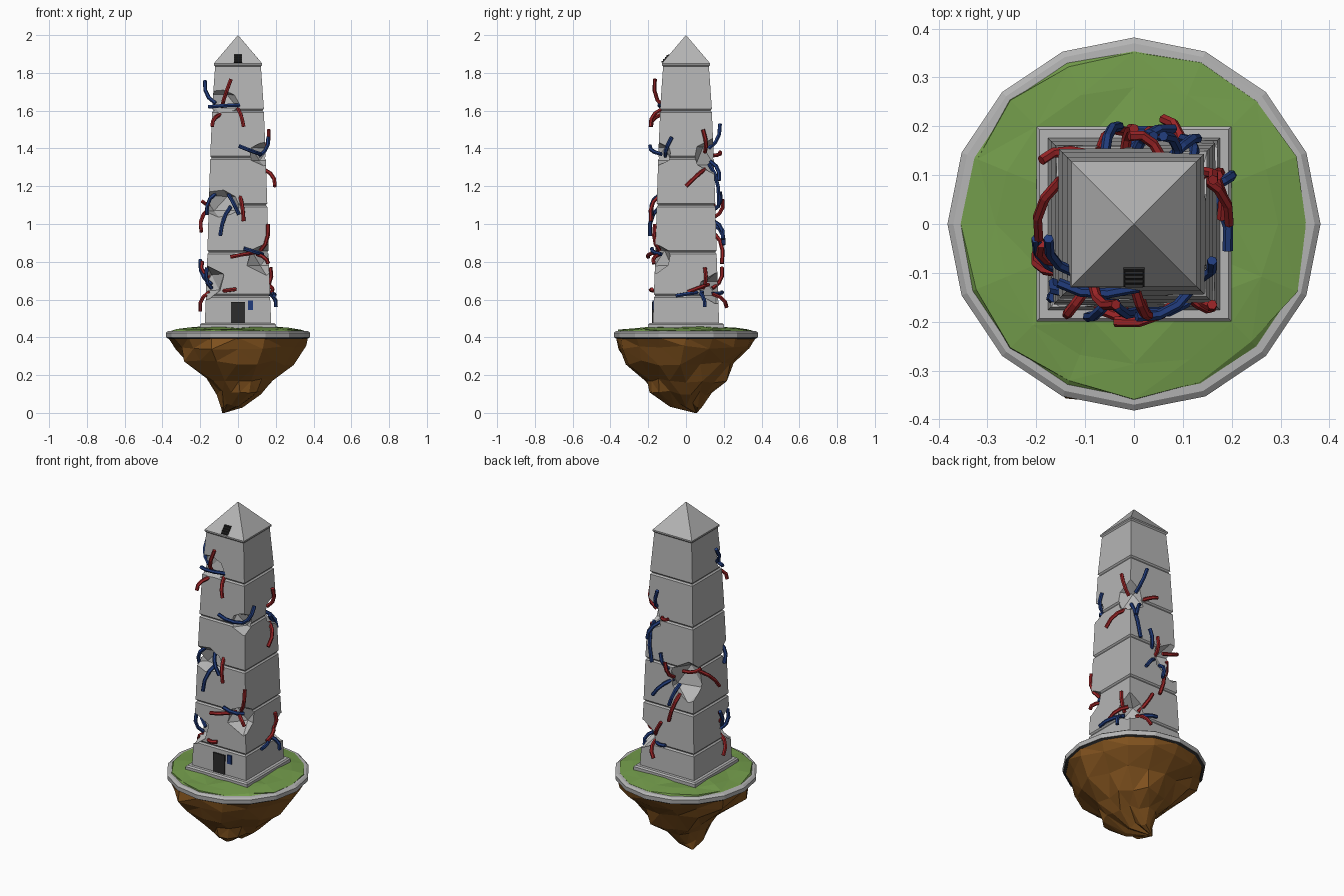
import bpy, bmesh, math, random
from mathutils import Vector

if "Cube" in bpy.data.objects:
    bpy.data.objects.remove(bpy.data.objects["Cube"])

random.seed(4)


def material(name, rgb):
    m = bpy.data.materials.new(name)
    m.diffuse_color = (*rgb, 1)
    m.use_nodes = True
    m.node_tree.nodes["Principled BSDF"].inputs["Base Color"].default_value = m.diffuse_color
    return m


STONE = material("grey stone", (0.46, 0.46, 0.46))
GRASS = material("green grass", (0.17, 0.33, 0.07))
EARTH = material("brown earth", (0.22, 0.085, 0.013))
RED = material("red cable", (0.33, 0.018, 0.02))
BLUE = material("blue cable", (0.015, 0.045, 0.2))
DARK = material("dark grey", (0.025, 0.025, 0.025))


def add_object(name, bm, mat):
    bmesh.ops.recalc_face_normals(bm, faces=bm.faces)
    mesh = bpy.data.meshes.new(name)
    bm.to_mesh(mesh)
    bm.free()
    mesh.materials.append(mat)
    ob = bpy.data.objects.new(name, mesh)
    bpy.context.collection.objects.link(ob)
    return ob


def loft(name, mat, sides, rings, turn=0.0, jitter=0.0, triangles=False):
    """Stack of closed rings (z, rx, ry, cx, cy); the first and last stay unjittered."""
    bm = bmesh.new()
    loops = []
    for k, (z, rx, ry, cx, cy) in enumerate(rings):
        j = jitter if 0 < k < len(rings) - 1 else 0
        loop = []
        for i in range(sides):
            a = turn + 2 * math.pi * i / sides
            s = 1 + random.uniform(-j, j)
            loop.append(bm.verts.new((cx + rx * s * math.cos(a), cy + ry * s * math.sin(a),
                                      z + random.uniform(-j, j) * 0.15)))
        loops.append(loop)
    for a, b in zip(loops, loops[1:]):
        for i in range(sides):
            n = (i + 1) % sides
            bm.faces.new((a[i], a[n], b[n], b[i]))
    bm.faces.new(loops[0])
    bm.faces.new(loops[-1])
    bmesh.ops.remove_doubles(bm, verts=bm.verts, dist=0.0004)
    if triangles:
        bmesh.ops.triangulate(bm, faces=bm.faces)
    return add_object(name, bm, mat)


def square(name, mat, profile):
    r2 = math.sqrt(2)
    return loft(name, mat, 4, [(z, h * r2, h * r2, 0, 0) for z, h in profile], math.pi / 4)


def box(name, mat, centre, size, tilt=0.0):
    bm = bmesh.new()
    bmesh.ops.create_cube(bm, size=1)
    bmesh.ops.scale(bm, vec=size, verts=bm.verts)
    ob = add_object(name, bm, mat)
    ob.location = centre
    ob.rotation_euler.x = tilt
    return ob


# Floating island: rock, dark underside strip, stone rim and uneven grass
loft("island_rock", EARTH, 16, [
    (0.398, 0.37, 0.37, 0, 0), (0.345, 0.335, 0.345, 0, -0.01), (0.265, 0.28, 0.30, -0.005, -0.03),
    (0.17, 0.18, 0.215, 0.005, 0.0), (0.105, 0.122, 0.155, 0.01, -0.03),
    (0.04, 0.055, 0.085, -0.035, 0.0), (0.0, 0.006, 0.006, -0.078, 0.052)],
    jitter=0.09, triangles=True)
loft("rim_underside", DARK, 16, [(0.39, 0.365, 0.365, 0, 0), (0.40, 0.379, 0.379, 0, 0)])
loft("stone_rim", STONE, 16, [(0.399, 0.38, 0.38, 0, 0), (0.424, 0.382, 0.382, 0, 0),
                              (0.433, 0.37, 0.37, 0, 0), (0.434, 0.35, 0.35, 0, 0)])
loft("grass", GRASS, 16, [
    (0.43, 0.36, 0.36, 0, 0), (0.439, 0.352, 0.352, 0, 0), (0.447, 0.29, 0.29, 0, 0),
    (0.453, 0.21, 0.21, 0, 0), (0.456, 0.05, 0.05, 0, 0)], jitter=0.035, triangles=True)

# Plinth and obelisk, whose blocks narrow into a groove at every joint
square("plinth", STONE, [(0.43, 0.2), (0.468, 0.2), (0.476, 0.193)])
joints = [(0.47, 0.176), (0.62, 0.170), (0.85, 0.162), (1.10, 0.155),
          (1.35, 0.147), (1.60, 0.137), (1.838, 0.121)]
profile = [joints[0]]
for z, h in joints[1:-1]:
    profile += [(z - 0.009, h), (z - 0.001, h - 0.007), (z + 0.001, h - 0.007), (z + 0.009, h)]
profile.append(joints[-1])
tower = square("tower", STONE, profile)
square("pyramid_cap", STONE, [(1.832, 0.119), (1.842, 0.128), (1.85, 0.128), (2.0, 0.0002)])

# Broken-out corners: faceted cutters (centre, radii)
bites = [
    ((-0.09, -0.165, 1.65), (0.11, 0.09, 0.075)),
    ((0.14, -0.16, 1.37), (0.08, 0.08, 0.065)),
    ((-0.09, -0.185, 1.11), (0.12, 0.09, 0.08)),
    ((0.15, -0.165, 0.82), (0.10, 0.09, 0.08)),
    ((-0.165, -0.16, 0.69), (0.09, 0.09, 0.09)),
    ((0.15, 0.15, 1.36), (0.09, 0.11, 0.10)),
    ((0.165, 0.16, 0.66), (0.09, 0.10, 0.075)),
    ((-0.13, 0.165, 1.04), (0.13, 0.09, 0.11)),
]
bm = bmesh.new()
for centre, radii in bites:
    new = bmesh.ops.create_icosphere(bm, subdivisions=1, radius=1.08)["verts"]
    for v in new:
        s = random.uniform(0.9, 1.1)
        v.co = Vector([c + r * s * p for c, r, p in zip(centre, radii, v.co)])
cutter = add_object("bite_cutter", bm, STONE)
cutter.hide_render = True
mod = tower.modifiers.new("bites", 'BOOLEAN')
mod.operation = 'DIFFERENCE'
mod.solver = 'EXACT'
mod.object = cutter
bpy.context.view_layer.update()
cut = bpy.data.meshes.new_from_object(tower.evaluated_get(bpy.context.evaluated_depsgraph_get()))
tower.modifiers.clear()
tower.data = cut
bpy.data.objects.remove(cutter)

# Door, its blue keypad, and the small window on the cap
box("door", DARK, (0, -0.1745, 0.53), (0.076, 0.009, 0.114))
box("keypad", BLUE, (0.067, -0.174, 0.57), (0.027, 0.009, 0.05))
tilt = -math.atan2(0.128, 0.15)
box("window", DARK, (0, -0.108, 1.875), (0.042, 0.009, 0.055), tilt)
for i in range(4):
    t = (i - 1.5) * 0.014
    box(f"window_slat_{i + 1}", DARK, (0, -0.112 - t * math.sin(tilt), 1.876 + t * math.cos(tilt)),
        (0.036, 0.008, 0.006))

# Torn cables: (root inside the break, loose end), bent outwards between
red = [
    ((-.085, -.12, 1.62), (-.037, -.165, 1.767)), ((-.095, -.13, 1.58), (-.137, -.185, 1.515)),
    ((0, -.125, 1.61), (.03, -.187, 1.515)), ((.01, -.14, 1.15), (.03, -.185, 1.015)),
    ((.10, -.15, .85), (-.04, -.20, .825)), ((.12, -.14, .86), (.16, -.165, 1.0)),
    ((.10, -.14, .84), (.16, -.17, .79)), ((-.085, -.15, .645), (-.01, -.18, .655)),
    ((-.15, -.10, .64), (-.20, -.06, .54)), ((-.15, -.08, .72), (-.19, -.04, .80)),
    ((.12, .10, 1.38), (.162, .09, 1.50)), ((.135, .10, 1.29), (.195, 0, 1.20)),
    ((.06, .13, 1.36), (-.01, .18, 1.38)), ((-.08, .14, 1.08), (-.19, .13, 1.12)),
    ((-.15, .09, 1.08), (-.195, -.03, .96)), ((-.02, .14, 1.03), (0, .195, 1.13)),
    ((-.07, .15, .95), (-.02, .19, .79)), ((.14, .09, .66), (.172, .10, .77)),
    ((.14, .12, .68), (.18, .01, .64)), ((.09, .14, .66), (.03, .19, .77)),
    ((.10, .14, .63), (.06, .215, .56)),
]
blue = [
    ((-.12, -.10, 1.64), (-.175, -.03, 1.757)), ((.01, -.13, 1.63), (-.155, -.12, 1.62)),
    ((.12, -.13, 1.37), (.005, -.19, 1.413)), ((.11, -.11, 1.36), (.16, -.075, 1.46)),
    ((-.12, -.13, 1.16), (-.165, -.12, 1.05)), ((-.05, -.14, 1.155), (.005, -.18, 1.05)),
    ((-.04, -.14, 1.09), (-.095, -.19, .937)), ((.13, -.13, .84), (.03, -.18, .87)),
    ((-.14, -.10, .68), (-.20, -.03, .81)), ((-.14, -.12, .66), (-.165, -.15, .77)),
    ((.09, .12, 1.40), (.06, .18, 1.53)), ((.12, .12, 1.32), (.10, .175, 1.10)),
    ((.07, .13, 1.33), (.13, .175, 1.23)), ((.15, .07, .64), (.20, .10, .56)),
    ((.14, .09, .64), (.192, -.055, .62)), ((-.06, .14, 1.0), (-.03, .20, .89)),
    ((-.02, .14, 1.02), (.08, .195, .92)), ((0, .14, 1.07), (.04, .18, 1.17)),
    ((.09, .14, .63), (0, .19, .64)),
]


def cables(name, mat, ends):
    curve = bpy.data.curves.new(name, 'CURVE')
    curve.dimensions = '3D'
    curve.bevel_depth = 0.0105
    curve.bevel_resolution = 1
    curve.use_fill_caps = True
    for a, b in ends:
        a, b = Vector(a), Vector(b)
        mid = (a + b) / 2
        out = Vector((mid.x, mid.y, 0)).normalized()
        ctrl = mid + out * 0.04 - Vector((0, 0, (b.z - a.z) * 0.2))
        spline = curve.splines.new('POLY')
        spline.points.add(3)
        spline.use_smooth = False
        for i, p in enumerate(spline.points):
            t = i / 3
            p.co = (*(a * (1 - t) ** 2 + ctrl * 2 * t * (1 - t) + b * t * t), 1)
    temp = bpy.data.objects.new(name, curve)
    bpy.context.collection.objects.link(temp)
    bpy.context.view_layer.update()
    mesh = bpy.data.meshes.new_from_object(
        temp.evaluated_get(bpy.context.evaluated_depsgraph_get()))
    bpy.data.objects.remove(temp)
    mesh.materials.clear()
    mesh.materials.append(mat)
    bpy.context.collection.objects.link(bpy.data.objects.new(name, mesh))


cables("red_cables", RED, red)
cables("blue_cables", BLUE, blue)
